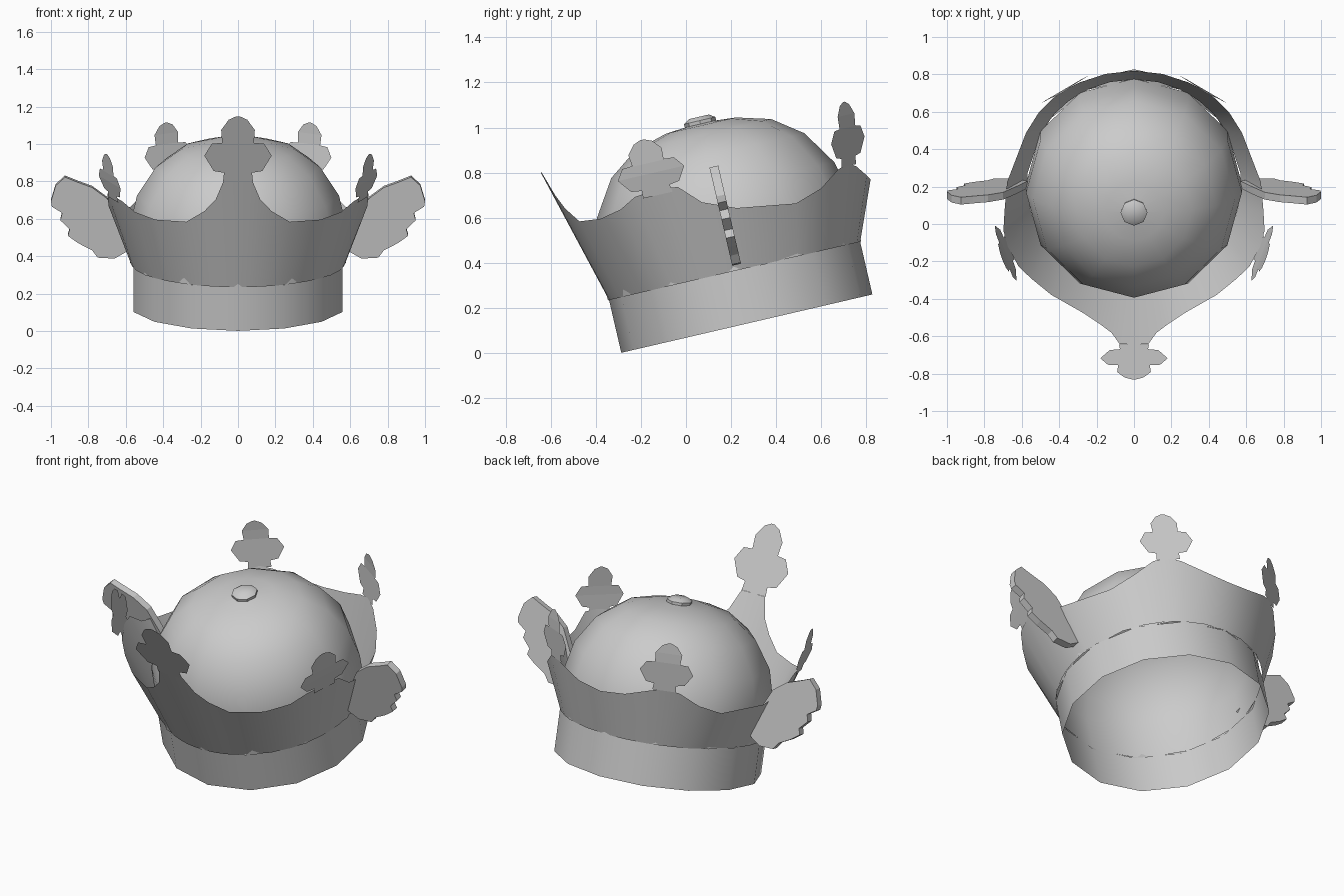
import bpy, bmesh
from math import sin, cos, radians, pi
from mathutils import Matrix, Vector

cube = bpy.data.objects.get("Cube")
if cube:
    bpy.data.objects.remove(cube, do_unlink=True)

# The whole crown leans back about x
TILT = Matrix.Translation((0, 0.27, 0.13)) @ Matrix.Rotation(radians(13.07), 4, 'X')
BAND_R, BAND_H = 0.572, 0.24

grey = bpy.data.materials.new("plain_grey")
grey.use_nodes = True
COLOUR = (0.6, 0.6, 0.6, 1)
grey.diffuse_color = COLOUR
grey.node_tree.nodes["Principled BSDF"].inputs["Base Color"].default_value = COLOUR


def finish(name, bm, smooth=35):
    bmesh.ops.remove_doubles(bm, verts=bm.verts, dist=0.0005)
    bmesh.ops.recalc_face_normals(bm, faces=bm.faces)
    bm.transform(TILT)
    mesh = bpy.data.meshes.new(name)
    bm.to_mesh(mesh)
    bm.free()
    obj = bpy.data.objects.new(name, mesh)
    bpy.context.collection.objects.link(obj)
    mesh.materials.append(grey)
    if smooth:
        bpy.ops.object.select_all(action='DESELECT')
        obj.select_set(True)
        bpy.context.view_layer.objects.active = obj
        bpy.ops.object.shade_smooth_by_angle(angle=radians(smooth))
    return obj


def strip(bm, rows, closed=False):
    """Bridge a list of equally long point rows with quads."""
    grid = [[bm.verts.new(p) for p in row] for row in rows]
    for a, b in zip(grid, grid[1:]):
        n = len(a)
        for i in range(n if closed else n - 1):
            j = (i + 1) % n
            bm.faces.new((a[i], a[j], b[j], b[i]))
    return grid


def around(angle, r, h):
    """Point at an angle measured from the front."""
    return Vector((r * sin(angle), -r * cos(angle), h))


def lathe(name, profile, sides, cap=False):
    bm = bmesh.new()
    rows = [[around(2 * pi * i / sides, r, h) for i in range(sides)] for r, h in profile]
    grid = strip(bm, rows, True)
    if cap:
        bm.faces.new(grid[-1])
    return finish(name, bm, 40)


def flare(angle, h):
    """Wall radius: straight at the front, curving upright elsewhere."""
    front = BAND_R + 0.27 * (h - BAND_H)
    if h < 0.5:
        rest = BAND_R + 0.41 * (h - BAND_H)
    else:
        rest = min(0.68 + 0.23 * (h - 0.5), 0.72 + 0.08 * (h - 0.5))
    w = max(0, cos(angle)) ** 3
    return w * front + (1 - w) * rest


# Headband
lathe("headband", [(BAND_R, 0), (BAND_R, BAND_H)], 14)

# Flared wall: angle from the front and height of its upper edge
edge = [(0, .86), (6, .86), (9.7, .75), (15, .68), (24, .61), (40, .60), (52, .62),
        (60, .66), (70, .67), (77, .66), (84, .57), (96, .51), (120, .47), (132, .51),
        (142, .575), (149, .59), (155, .57), (167, .52), (180, .50)]
edge = [(-a, h) for a, h in reversed(edge[1:])] + edge
bm = bmesh.new()
low = [around(radians(a), BAND_R, BAND_H) for a, h in edge]
high = [around(radians(a), flare(radians(a), h), h) for a, h in edge]
strip(bm, [low, high])
finish("flared_wall", bm)

# Crosses on the five points: half width and height above the neck
CROSS = [(.08, 0), (.075, .05), (.13, .06), (.18, .15), (.14, .22), (.085, .225),
         (.09, .30), (.05, .36), (.01, .38)]


def cross(name, degrees, base, wide, tall):
    a = radians(degrees)
    side = Vector((cos(a), sin(a), 0))
    rows = []
    for w, h in CROSS:
        z = base + h * tall
        mid = around(a, flare(a, z), z)
        rows.append([mid - side * w * wide, mid + side * w * wide])
    bm = bmesh.new()
    strip(bm, rows)
    finish(name, bm, 0)


cross("front_cross", 0, 0.86, 1, 1)
for s, tag in ((1, "left"), (-1, "right")):
    cross(tag + "_side_cross", s * 69, 0.645, 0.9, 0.67)
    cross(tag + "_back_cross", s * 149, 0.58, 0.82, 0.74)

# Domed cap
lathe("domed_cap", [(.577, .24), (.577, .45), (.54, .61), (.44, .765), (.31, .86),
                    (.16, .902), (.001, .915)], 12)

# Button on the cap
lathe("cap_button", [(.07, .90), (.072, .925), (.045, .942)], 8, True)

# Scalloped side wings
WING = [(.57, .33), (.60, .30), (.66, .265), (.75, .27), (.78, .31), (.855, .35),
        (.91, .39), (.90, .425), (.95, .475), (.94, .515), (.995, .55), (1.0, .58),
        (.975, .665), (.925, .712), (.86, .685), (.78, .655), (.70, .595), (.64, .48)]
for s, tag in ((1, "left"), (-1, "right")):
    bm = bmesh.new()
    grid = strip(bm, [[(s * x, y, h) for x, h in WING] for y in (-0.005, 0.035)], True)
    for ring in grid:
        bm.faces.new(ring)
    finish(tag + "_wing", bm, 0)
